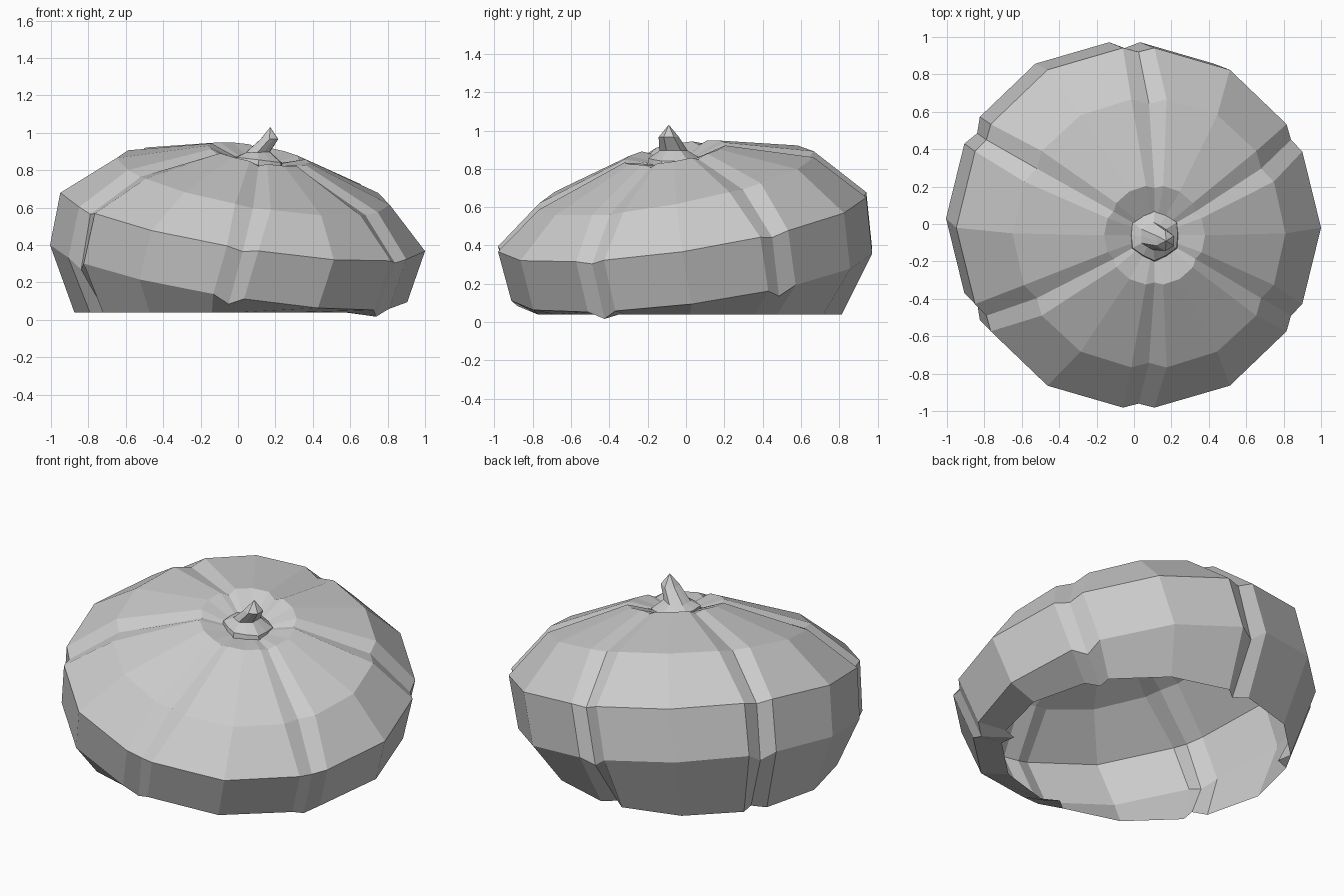
import bpy
import math

if "Cube" in bpy.data.objects:
    bpy.data.objects.remove(bpy.data.objects["Cube"])


def make_mesh(name, verts, faces):
    mesh = bpy.data.meshes.new(name)
    mesh.from_pydata(verts, [], faces)
    mesh.update()
    obj = bpy.data.objects.new(name, mesh)
    bpy.context.collection.objects.link(obj)
    return obj


def bridge(rings, n):
    # quads between successive rings, listed bottom to top
    return [(k * n + i, k * n + (i + 1) % n, (k + 1) * n + (i + 1) % n, (k + 1) * n + i)
            for k in range(rings - 1) for i in range(n)]


# Pumpkin body: tilted rings with six lobes, open underneath
# cx, cy, radius, z at centre, tilt in x, tilt in y, groove half angle, groove depth, groove drop
RINGS = [
    (-0.07, 0.02, 0.805, 0.040, 0.00, 0.00, 5.0, 0.060, 0.0),
    (-0.05, 0.03, 0.955, 0.247, -0.16, 0.13, 5.0, 0.035, 0.045),
    (0.025, -0.02, 0.975, 0.523, -0.16, 0.147, 5.0, 0.025, 0.02),
    (0.08, -0.05, 0.73, 0.740, -0.17, 0.19, 7.5, 0.030, 0.012),
    (0.11, -0.06, 0.27, 0.885, -0.17, 0.17, 10.0, 0.015, 0.02),
    (0.11, -0.06, 0.09, 0.835, -0.12, 0.12, 10.0, 0.0, 0.0),
]
verts = []
for cx, cy, r, z, tx, ty, half, depth, drop in RINGS:
    for lobe in range(6):
        mid = lobe * 60
        # lobe middle, groove shoulder, groove bottom, groove shoulder
        for ang, rad, dz in ((mid, r, 0), (mid + 30 - half, r * 0.99, 0),
                             (mid + 30, r * 0.99 - depth, -drop),
                             (mid + 30 + half, r * 0.99, 0)):
            a = math.radians(ang)
            dx, dy = rad * math.cos(a), rad * math.sin(a)
            verts.append((cx + dx, cy + dy, z + tx * dx + ty * dy + dz))
faces = bridge(len(RINGS), 24)
faces.append(tuple(range(5 * 24, 6 * 24)))
make_mesh("pumpkin_body", verts, faces)

# Stem: flared wavy foot, narrow neck, bent pointed tip
N = 12
STEM = [  # cx, cy, radius, z, x tilt, waviness
    (0.11, -0.06, 0.135, 0.822, -0.12, 0.006),
    (0.11, -0.06, 0.130, 0.855, -0.12, 0.006),
    (0.105, -0.065, 0.070, 0.895, 0.03, 0.004),
    (0.168, -0.09, 0.050, 0.966, 0.0, 0.003),
]
verts = []
for cx, cy, r, z, tilt, wave in STEM:
    for i in range(N):
        a = 2 * math.pi * i / N
        rad = r + (wave if i % 2 else -wave)
        dx = rad * math.cos(a)
        verts.append((cx + dx, cy + rad * math.sin(a), z + tilt * dx))
faces = bridge(len(STEM), N)
tip = len(verts)
verts.append((0.172, -0.09, 1.03))
faces += [(3 * N + i, 3 * N + (i + 1) % N, tip) for i in range(N)]
make_mesh("stem", verts, faces)
